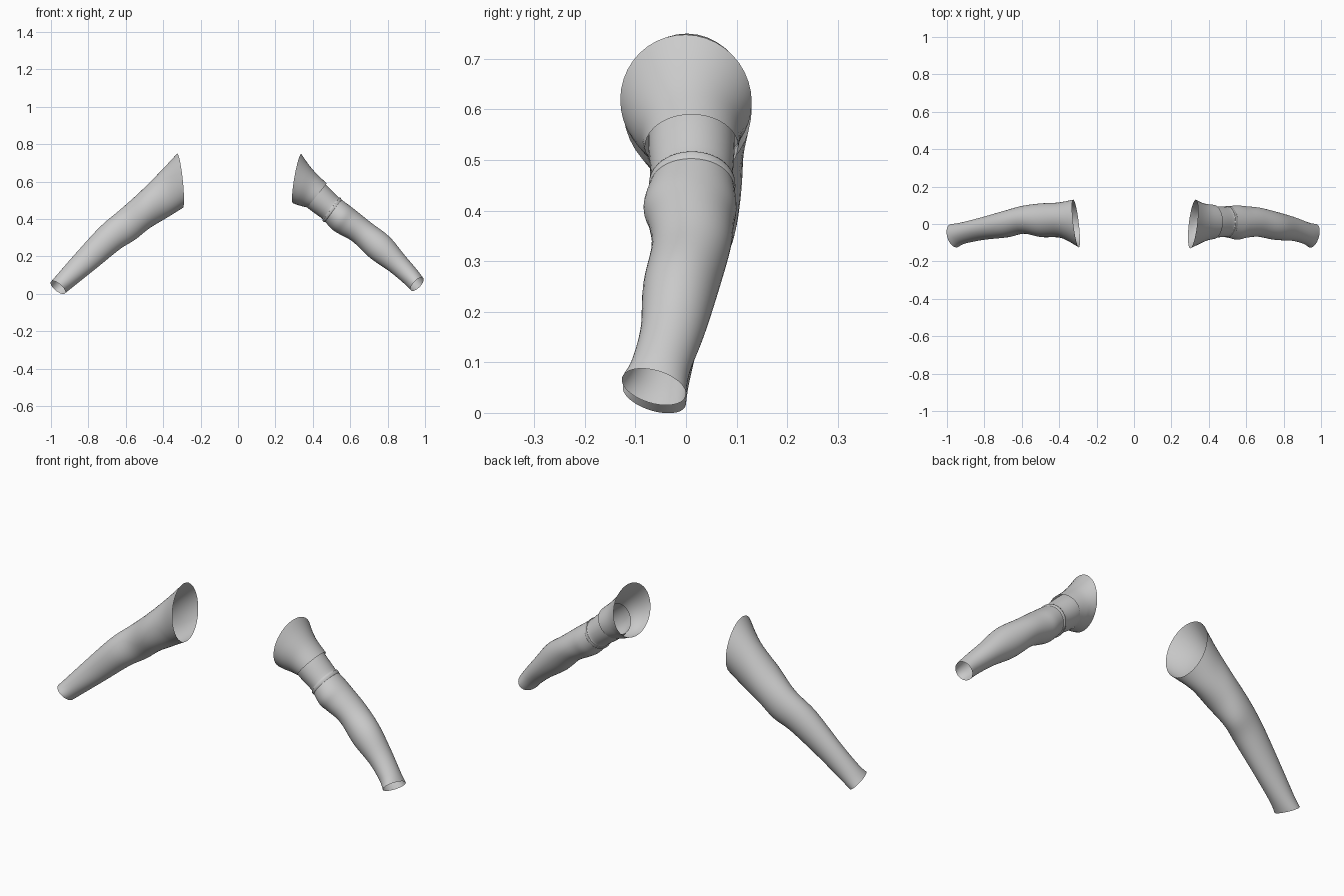
import bpy, bmesh, math
from mathutils import Vector

cube = bpy.data.objects.get("Cube")
if cube:
    bpy.data.objects.remove(cube, do_unlink=True)

grey = bpy.data.materials.new("light_grey_cloth")
grey.use_nodes = True
grey.diffuse_color = (0.6, 0.6, 0.6, 1)
grey.node_tree.nodes["Principled BSDF"].inputs["Base Color"].default_value = (0.6, 0.6, 0.6, 1)

SIDES = 40


def spline(a, b, c, d, t):
    """Catmull-Rom blend of two neighbouring sections."""
    return [0.5 * (2 * q + (r - p) * t + (2 * p - 5 * q + 4 * r - s) * t * t
                   + (3 * q - p - 3 * r + s) * t ** 3)
            for p, q, r, s in zip(a, b, c, d)]


def tube(name, side, sections, steps=5):
    """Loft an open cloth tube.
    Section: top x, top z, bottom x, bottom z, front y, back y, slant of the rim."""
    rows = []
    last = len(sections) - 1
    for i in range(last):
        quad = [sections[min(max(i + k, 0), last)] for k in (-1, 0, 1, 2)]
        rows += [spline(*quad, j / steps) for j in range(steps)]
    rows.append(sections[-1])

    bm = bmesh.new()
    rings = []
    for tx, tz, bx, bz, front, back, slant in rows:
        top, bottom = Vector((tx, 0, tz)), Vector((bx, 0, bz))
        mid, half = (top + bottom) / 2, (top - bottom) / 2
        along = Vector((half.z, 0, -half.x)).normalized()
        ring = []
        for k in range(SIDES):
            a = math.tau * k / SIDES
            p = mid + half * math.cos(a) + along * slant * math.sin(a)
            p.y = (front + back) / 2 + (back - front) / 2 * math.sin(a)
            p.x *= side
            ring.append(bm.verts.new(p))
        rings.append(ring)
    for r0, r1 in zip(rings, rings[1:]):
        for k in range(SIDES):
            n = (k + 1) % SIDES
            bm.faces.new((r0[k], r0[n], r1[n], r1[k]))

    # Make the faces point away from the arm axis
    bm.normal_update()
    bm.faces.ensure_lookup_table()
    face = bm.faces[SIDES]
    centre = sum((v.co for v in rings[1]), Vector()) / SIDES
    if face.normal.dot(face.calc_center_median() - centre) < 0:
        bmesh.ops.reverse_faces(bm, faces=bm.faces[:])

    mesh = bpy.data.meshes.new(name)
    bm.to_mesh(mesh)
    bm.free()
    mesh.materials.append(grey)
    mesh.shade_smooth()
    obj = bpy.data.objects.new(name, mesh)
    bpy.context.collection.objects.link(obj)


# Plain full sleeve with a flared shoulder opening
tube("right_sleeve", -1, [
    (.325, .75, .295, .46, -.125, .13, .015),
    (.417, .652, .375, .41, -.075, .115, .008),
    (.524, .545, .47, .353, -.07, .11, 0),
    (.63, .45, .55, .29, -.052, .098, 0),
    (.738, .358, .63, .24, -.072, .072, 0),
    (.87, .214, .75, .143, -.085, .035, 0),
    (.965, .105, .866, .05, -.105, .008, .01),
    (1.0, .065, .925, .003, -.125, 0, .02),
])

# Flared shoulder cap that overlaps the band
tube("left_shoulder_cap", 1, [
    (.338, .748, .293, .485, -.13, .13, .015),
    (.375, .695, .32, .475, -.112, .116, .01),
    (.42, .642, .345, .468, -.09, .108, 0),
    (.475, .59, .37, .462, -.081, .103, 0),
])

# Upper arm band with a raised hem at its lower end
tube("left_arm_band", 1, [
    (.425, .622, .345, .492, -.074, .096, 0),
    (.47, .584, .378, .455, -.074, .096, 0),
    (.535, .518, .45, .402, -.068, .092, 0),
    (.543, .517, .452, .392, -.073, .097, 0),
    (.553, .507, .461, .383, -.073, .097, 0),
    (.555, .500, .466, .386, -.068, .092, 0),
], steps=4)

# Lower sleeve with a soft fold at the elbow
tube("left_lower_sleeve", 1, [
    (.545, .51, .46, .392, -.07, .094, 0),
    (.595, .473, .505, .343, -.084, .1, 0),
    (.64, .438, .55, .315, -.074, .095, 0),
    (.715, .378, .615, .278, -.068, .088, 0),
    (.81, .305, .705, .193, -.085, .065, 0),
    (.89, .208, .81, .12, -.09, .038, 0),
    (.96, .125, .885, .058, -.108, .008, .01),
    (.99, .085, .925, .018, -.127, 0, .02),
])
